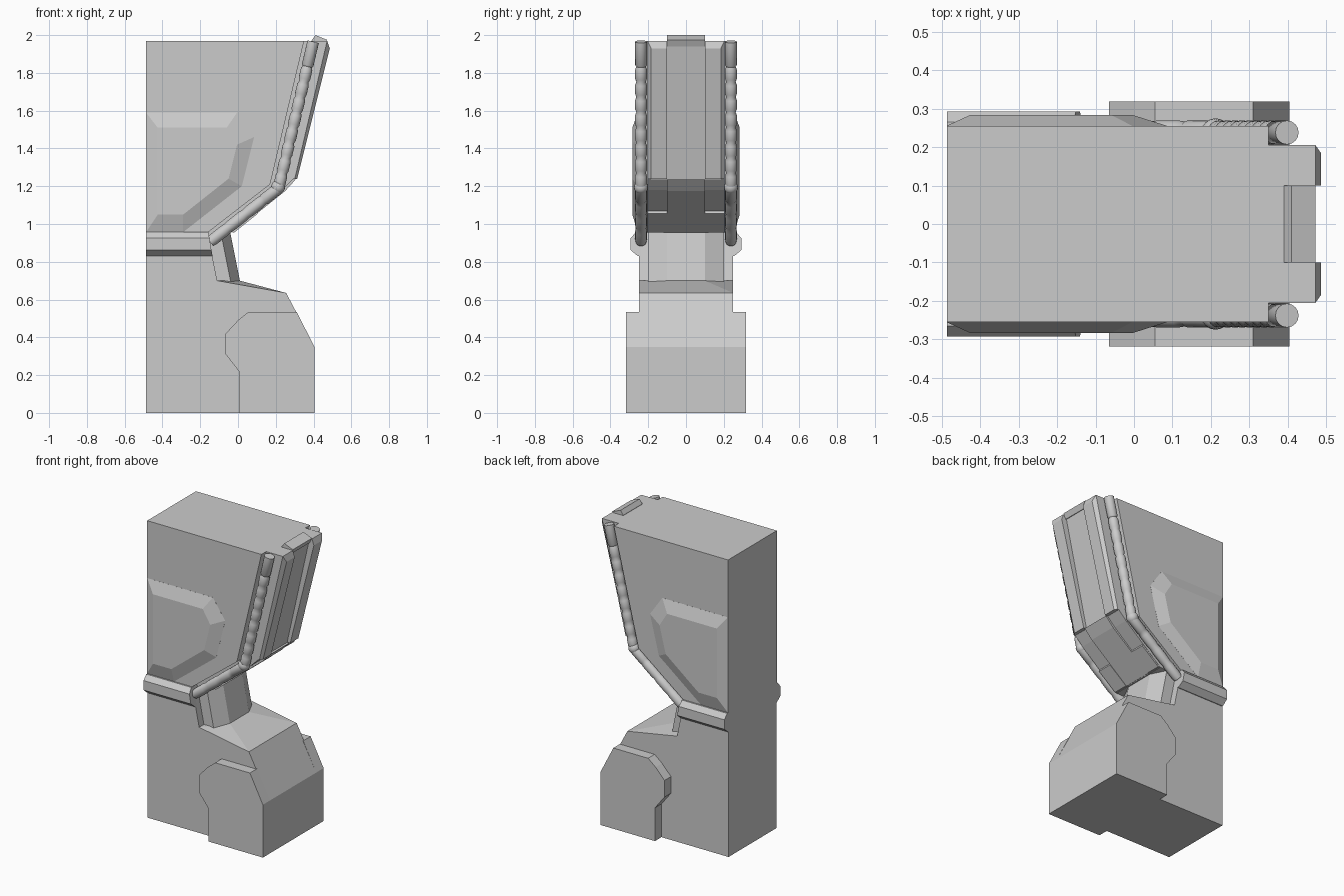
import bpy, bmesh, math
from mathutils import Vector

if "Cube" in bpy.data.objects:
    bpy.data.objects.remove(bpy.data.objects["Cube"])

L = -0.487  # flat rear wall


def finish(name, bm, smooth=False):
    bmesh.ops.recalc_face_normals(bm, faces=bm.faces)
    me = bpy.data.meshes.new(name)
    bm.to_mesh(me)
    bm.free()
    ob = bpy.data.objects.new(name, me)
    bpy.context.collection.objects.link(ob)
    if smooth:
        bpy.ops.object.select_all(action='DESELECT')
        ob.select_set(True)
        bpy.context.view_layer.objects.active = ob
        bpy.ops.object.shade_smooth_by_angle(angle=math.radians(40))
    return ob


def loft(name, loops, smooth=False):
    bm = bmesh.new()
    rows = [[bm.verts.new(p) for p in lp] for lp in loops]
    n = len(rows[0])
    for a, b in zip(rows, rows[1:]):
        for i in range(n):
            bm.faces.new((a[i], a[(i + 1) % n], b[(i + 1) % n], b[i]))
    bm.faces.new(rows[0])
    bm.faces.new(rows[-1])
    return finish(name, bm, smooth)


def at_y(profile, y):
    return [(x, y, z) for x, z in profile]


def prism(name, profile, y0, y1):
    return loft(name, [at_y(profile, y0), at_y(profile, y1)])


# Base block with sloping, corner-cut top
bm = bmesh.new()
for s in (-1, 1):
    for x, y, z in [(L, .25, 0), (.405, .25, 0), (.405, .25, .35), (.255, .25, .635),
                    (L, .25, .7), (-.11, .25, .7), (.01, .1, .7)]:
        bm.verts.new((x, s * y, z))
bmesh.ops.convex_hull(bm, input=bm.verts)
bmesh.ops.dissolve_limit(bm, angle_limit=0.02, verts=bm.verts, edges=bm.edges)
finish("base", bm)

# Neck, leaning back towards the top
section = [(L, .25), (-.11, .25), (-.11, .2), (-.04, .2), (.01, .1)]
section += [(x, -y) for x, y in reversed(section)]
loft("neck", [[(x if x == L else x - .2 * (z - .7), y, z) for x, y in section]
              for z in (.69, .97)])

# Upper cabinet body
prism("upper_body", [(L, .955), (-.16, .955), (.17, 1.21), (.35, 1.97), (L, 1.97)], -.255, .255)

# Front panel core between the tubes
prism("front_panel", [(-.17, .955), (-.035, .955), (.235, 1.18), (.29, 1.235), (.455, 1.97), (.33, 1.97), (.1, 1.2)],
      -.205, .205)
prism("top_cap", [(.39, 1.96), (.39, 1.972), (.41, 2.0), (.472, 1.975), (.455, 1.94)], -.1, .1)
prism("lower_center_panel", [(-.04, .965), (.235, 1.18), (.29, 1.235), (.305, 1.235), (.25, 1.175), (-.025, .955)],
      -.1, .1)

outer = [(L, .957), (-.29, .957), (.02, 1.2), (.085, 1.46), (-.005, 1.59), (L, 1.59)]
inner = [(-.425, 1.05), (-.29, 1.05), (-.05, 1.24), (-.005, 1.42), (-.06, 1.51), (-.425, 1.51)]
pad = [(.005, 0), (.405, 0), (.405, .35), (.31, .535), (.055, .535), (0, .49),
       (-.065, .42), (-.065, .31), (.005, .22)]

for s, side in ((-1, "front"), (1, "back")):
    # Side foot pad and raised side bulge
    prism("foot_pad_" + side, pad, s * .24, s * .318)
    loft("side_bulge_" + side, [at_y(outer, s * .25), at_y(outer, s * .2555), at_y(inner, s * .284)])

    # Faceted waist band with a slanted end
    band = [(.24, .83), (.255, .83), (.293, .862), (.293, .925), (.265, .957), (.24, .957)]
    loft("waist_band_" + side, [[(L, s * y, z) for y, z in band],
                                [(-.135 - .17 * (z - .83), s * y, z) for y, z in band]])

    # Protruding column of the front panel
    def quad(x_top, z_top, x_low, y_out):
        return [(x_top, s * .1, z_top), (x_top, s * y_out, z_top),
                (x_low, s * y_out, 1.237), (x_low, s * .1, 1.237)]
    loft("front_column_" + side, [quad(.44, 1.97, .27, .205), quad(.472, 1.97, .3, .205),
                                  quad(.486, 1.93, .313, .185)])

    # Small ledge on the lower slope
    prism("lower_ledge_" + side, [(-.05, .96), (-.02, .955), (.105, 1.055), (.095, 1.083)],
          s * .1, s * .203)

    # Beaded tube along the edge: lathed rings following straight runs
    y = s * .238

    def tube(name, p0, p1, rings):
        a, b = Vector((p0[0], y, p0[1])), Vector((p1[0], y, p1[1]))
        d = (b - a).normalized()
        u, v = Vector((0, 1, 0)), d.cross(Vector((0, 1, 0)))
        loft(name, [[a.lerp(b, t) + r * (math.cos(k * math.tau / 16) * u + math.sin(k * math.tau / 16) * v)
                     for k in range(16)] for t, r in rings], True)

    def beads(count, start, neck, belly):
        rings = [(0, belly), (start - .01, belly), (start, neck)]
        step = (1 - start) / count
        for i in range(count):
            t = start + i * step
            rings += [(t + .2 * step, belly), (t + .8 * step, belly), (t + step, neck)]
        return rings

    tube("upper_tube_" + side, (.398, 1.965), (.215, 1.19), beads(8, .17, .025, .031))
    tube("lower_tube_" + side, (.215, 1.19), (-.148, .905), beads(3, .22, .028, .031))

    # Elbow joint
    bm = bmesh.new()
    bmesh.ops.create_uvsphere(bm, u_segments=16, v_segments=10, radius=.037)
    bmesh.ops.translate(bm, vec=(.212, y, 1.195), verts=bm.verts)
    finish("tube_elbow_" + side, bm, True)
